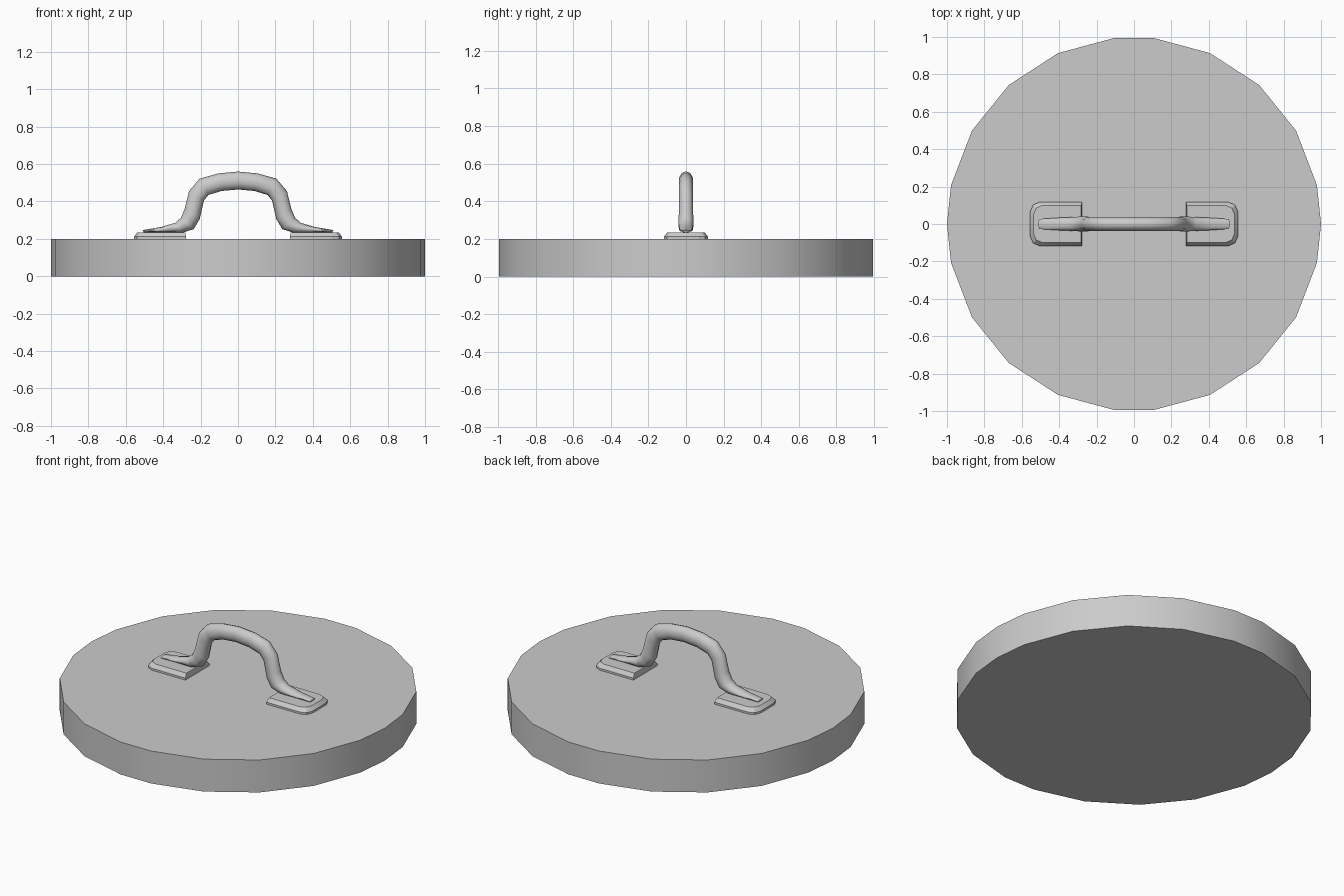
import bpy, bmesh, math
from mathutils import Vector

cube = bpy.data.objects.get("Cube")
if cube:
    bpy.data.objects.remove(cube, do_unlink=True)

# Single grey material
grey = bpy.data.materials.new("light_grey")
grey.use_nodes = True
COLOUR = (0.6, 0.6, 0.6, 1)
grey.diffuse_color = COLOUR
grey.node_tree.nodes["Principled BSDF"].inputs["Base Color"].default_value = COLOUR


def loft(name, rings, angle):
    """Skin a list of equal-length rings, cap both ends and shade by angle."""
    bm = bmesh.new()
    loops = [[bm.verts.new(p) for p in ring] for ring in rings]
    n = len(loops[0])
    for a, b in zip(loops, loops[1:]):
        for i in range(n):
            j = (i + 1) % n
            bm.faces.new((a[i], a[j], b[j], b[i]))
    bm.faces.new(loops[0][::-1])
    bm.faces.new(loops[-1])
    bmesh.ops.recalc_face_normals(bm, faces=bm.faces)
    mesh = bpy.data.meshes.new(name)
    bm.to_mesh(mesh)
    bm.free()
    mesh.materials.append(grey)
    obj = bpy.data.objects.new(name, mesh)
    bpy.context.collection.objects.link(obj)
    bpy.ops.object.select_all(action='DESELECT')
    obj.select_set(True)
    bpy.context.view_layer.objects.active = obj
    bpy.ops.object.shade_smooth_by_angle(angle=math.radians(angle))
    return obj


# Round lid: flat sides with a vertex on each x extreme and an edge on each y extreme
half = [0] + [12 + 18 * i for i in range(5)]
half += [180 - a for a in reversed(half)]
angles = half + [360 - a for a in reversed(half[1:-1])]
outline = [(math.cos(math.radians(a)), math.sin(math.radians(a))) for a in angles]
loft("lid", [[(x, y, z) for x, y in outline] for z in (0, 0.2)], 30)


# Mounting pads: square inner end, rounded outer corners, bevelled top rim
def pad_ring(side, inset, z):
    x0, x1, w = 0.277 + inset * 0.3, 0.555 - inset, 0.117 - inset
    upper = [(x0, w), (x1 - 0.05, w), (x1 - 0.015, w - 0.015), (x1, w - 0.05)]
    pts = upper + [(x, -y) for x, y in reversed(upper)]
    return [(side * x, y, z) for x, y in pts]


for side, label in ((1, "left"), (-1, "right")):
    loft(label + "_pad", [pad_ring(side, 0, 0.2), pad_ring(side, 0, 0.212),
                          pad_ring(side, 0.017, 0.235)], 20)

# Handle: outer point, inner point and half width at each station of one half
stations = [
    ((0.51, 0.247), (0.505, 0.235), 0.028),
    ((0.41, 0.264), (0.40, 0.234), 0.035),
    ((0.335, 0.286), (0.30, 0.232), 0.039),
    ((0.305, 0.313), (0.237, 0.252), 0.042),
    ((0.285, 0.36), (0.205, 0.305), 0.04),
    ((0.262, 0.455), (0.182, 0.405), 0.038),
    ((0.205, 0.522), (0.158, 0.435), 0.038),
    ((0.105, 0.55), (0.088, 0.456), 0.038),
    ((0, 0.56), (0, 0.464), 0.038),
]


def handle_ring(station, side):
    (ox, oz), (ix, iz), w = station
    mid = Vector((ox + ix, 0, oz + iz)) / 2
    out = Vector((ox - ix, 0, oz - iz)) / 2
    ring = []
    for k in range(10):
        a = math.tau * k / 10
        p = mid + out * math.cos(a) + Vector((0, w * math.sin(a), 0))
        ring.append((side * p.x, p.y, p.z))
    return ring


rings = [handle_ring(s, -1) for s in stations]
rings += [handle_ring(s, 1) for s in reversed(stations[:-1])]
loft("handle", rings, 60)
